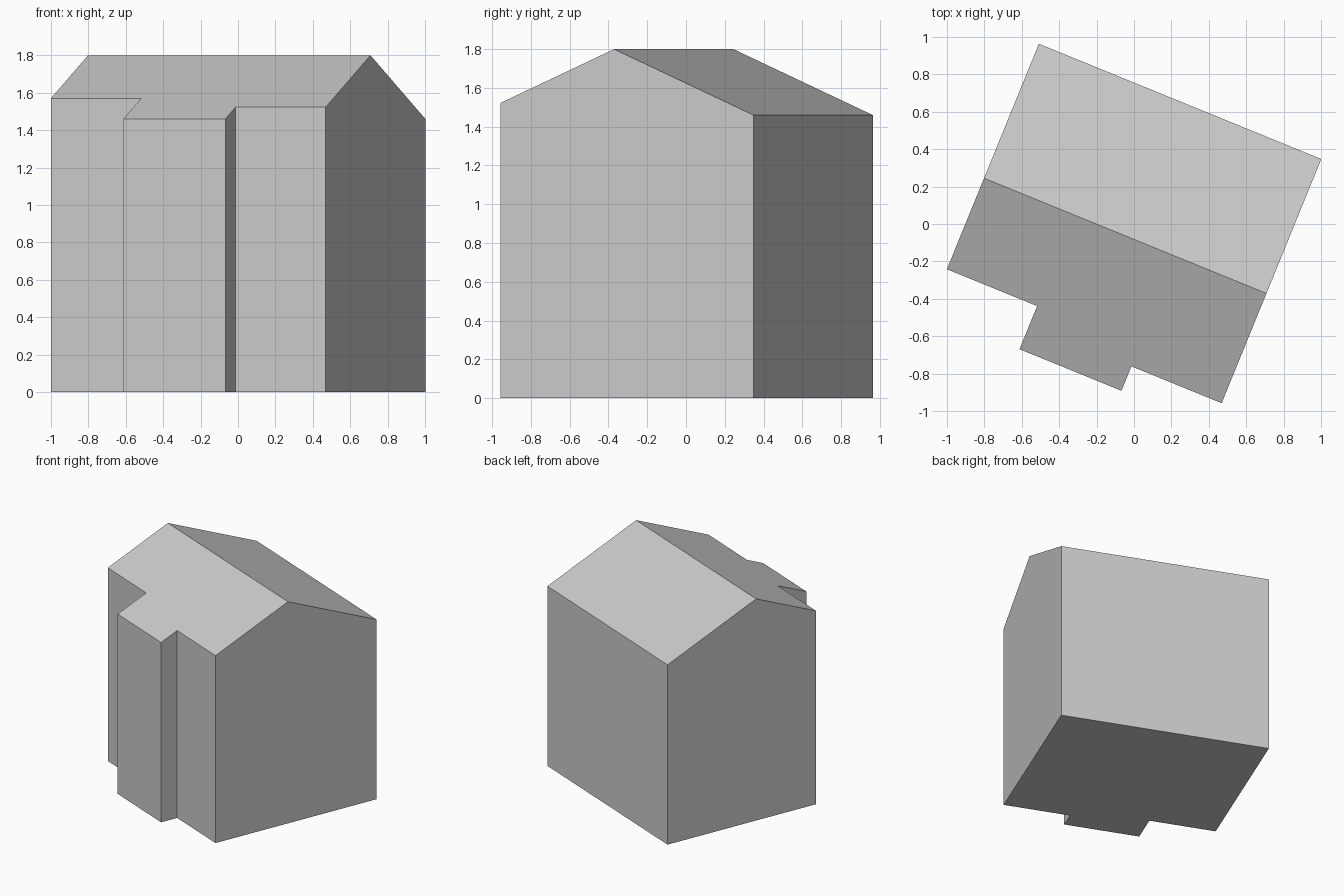
import bpy
import bmesh
import math
from mathutils import Matrix

cube = bpy.data.objects.get("Cube")
if cube:
    bpy.data.objects.remove(cube, do_unlink=True)

# One plain grey for the whole building
grey = bpy.data.materials.new("plain grey")
grey.use_nodes = True
colour = (0.6, 0.6, 0.6, 1)
grey.diffuse_color = colour
grey.node_tree.nodes["Principled BSDF"].inputs["Base Color"].default_value = colour

# Floor outline, with x along the ridge: stepped front and a projecting bay
LEFT, RIGHT, BACK = -0.835, 0.796, 0.70
BAY_LEFT, BAY_RIGHT = -0.314, 0.275
outline = [
    (LEFT, -0.602), (BAY_LEFT, -0.602),
    (BAY_LEFT, -0.851), (BAY_RIGHT, -0.851),
    (BAY_RIGHT, -0.71), (RIGHT, -0.71),
    (RIGHT, BACK), (LEFT, BACK),
]
RIDGE_Y, RIDGE_Z, SLOPE = -0.076, 1.8, 0.438

# Walls: extrude the outline taller than the roof
bm = bmesh.new()
floor = bm.faces.new([bm.verts.new((x, y, 0)) for x, y in outline])
top = bmesh.ops.extrude_face_region(bm, geom=[floor], use_keep_orig=True)
bmesh.ops.translate(bm, vec=(0, 0, 2.5),
                    verts=[v for v in top["geom"] if isinstance(v, bmesh.types.BMVert)])

# Roof: slice off each slope and close the cut
for side in (-1, 1):
    cut = bmesh.ops.bisect_plane(
        bm, geom=bm.verts[:] + bm.edges[:] + bm.faces[:], dist=1e-5,
        plane_co=(0, RIDGE_Y, RIDGE_Z), plane_no=(0, side * SLOPE, 1),
        clear_outer=True)
    edges = [e for e in cut["geom_cut"] if isinstance(e, bmesh.types.BMEdge)]
    bmesh.ops.contextual_create(bm, geom=edges)

# Turn the building on its plot
bmesh.ops.transform(bm, matrix=Matrix.Rotation(math.radians(-22.2), 4, "Z"), verts=bm.verts)
bmesh.ops.recalc_face_normals(bm, faces=bm.faces)

mesh = bpy.data.meshes.new("gabled_house")
bm.to_mesh(mesh)
bm.free()
mesh.materials.append(grey)
house = bpy.data.objects.new("gabled_house", mesh)
bpy.context.collection.objects.link(house)
